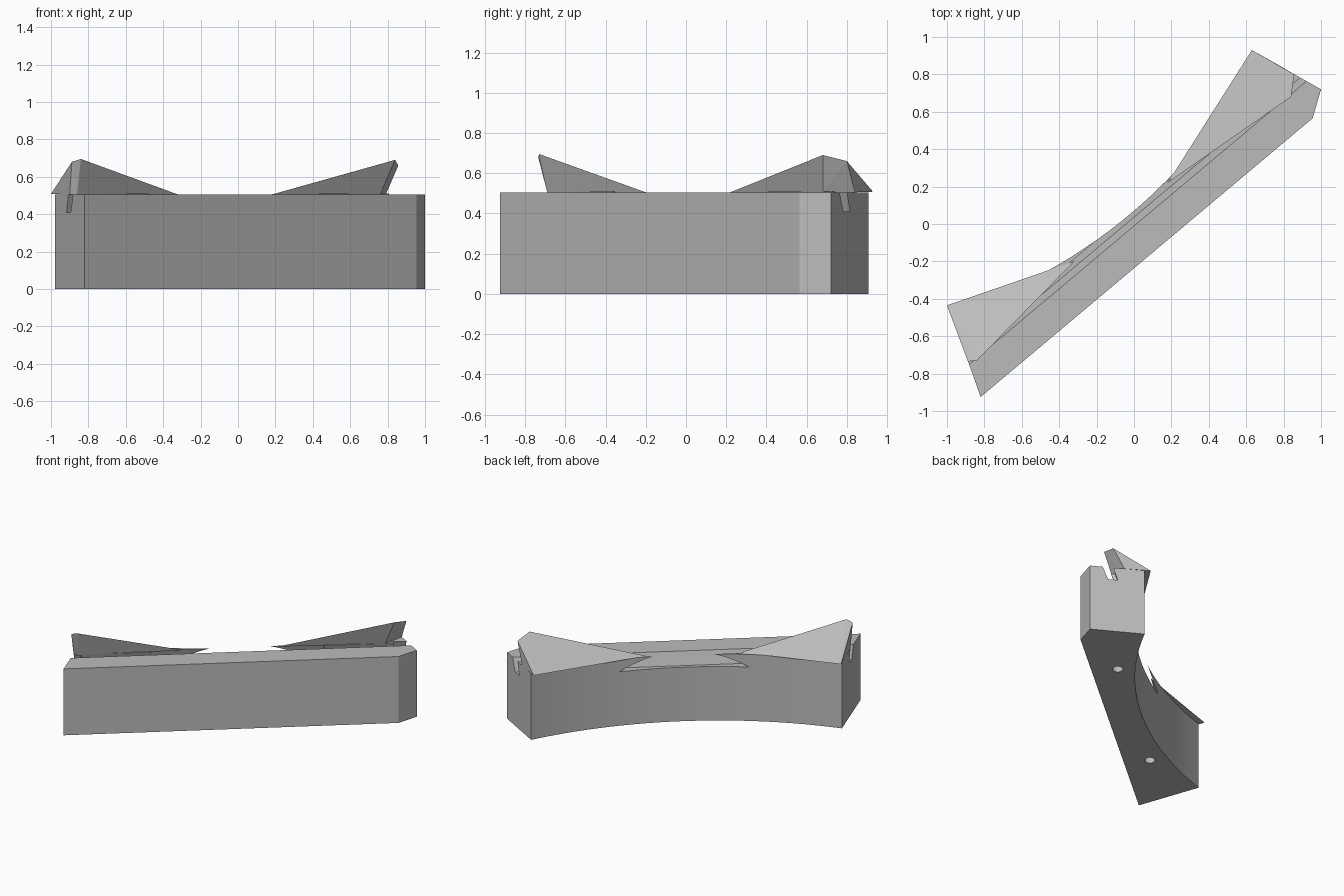
import bpy, bmesh, math
from mathutils import Vector

if "Cube" in bpy.data.objects:
    bpy.data.objects.remove(bpy.data.objects["Cube"], do_unlink=True)

grey = bpy.data.materials.new("plain grey")
grey.use_nodes = True
grey.diffuse_color = (0.5, 0.5, 0.5, 1)
grey.node_tree.nodes["Principled BSDF"].inputs["Base Color"].default_value = (0.5, 0.5, 0.5, 1)

ANGLE = math.atan2(1.49, 1.775)   # direction of the straight front wall
TOP = 0.505


def place(along, across, z):
    c, s = math.cos(ANGLE), math.sin(ANGLE)
    return Vector((along * c - across * s, along * s + across * c, z))


def finish(name, bm):
    bmesh.ops.recalc_face_normals(bm, faces=bm.faces)
    mesh = bpy.data.meshes.new(name)
    bm.to_mesh(mesh)
    bm.free()
    mesh.materials.append(grey)
    ob = bpy.data.objects.new(name, mesh)
    bpy.context.collection.objects.link(ob)
    return ob


def hull(name, points):
    bm = bmesh.new()
    for p in points:
        bm.verts.new(p)
    res = bmesh.ops.convex_hull(bm, input=bm.verts)
    junk = [g for g in res["geom_interior"] if isinstance(g, bmesh.types.BMVert)]
    if junk:
        bmesh.ops.delete(bm, geom=junk, context="VERTS")
    bmesh.ops.dissolve_limit(bm, angle_limit=0.01, verts=bm.verts, edges=bm.edges)
    return finish(name, bm)


def cut(target, cutter):
    cutter.hide_render = True
    mod = target.modifiers.new("cut", "BOOLEAN")
    mod.object = cutter
    mod.solver = "EXACT"
    bpy.context.view_layer.objects.active = target
    bpy.ops.object.modifier_apply(modifier=mod.name)
    bpy.data.objects.remove(cutter, do_unlink=True)


# Body: straight front, angled ends and a concave back arc
outline = [Vector(p) for p in ((-0.82, -0.925, 0), (0.955, 0.565, 0), (1.0, 0.72, 0))]
half, dip, low = 1.075, 0.213, 0.054
radius = (half ** 2 + dip ** 2) / (2 * dip)
sweep = math.asin(half / radius)
STEPS = 32
for i in range(STEPS + 1):
    a = sweep * (1 - 2 * i / STEPS)
    outline.append(place(0.02 + radius * math.sin(a), low + radius * (1 - math.cos(a)), 0))
bm = bmesh.new()
base = bm.faces.new([bm.verts.new(p) for p in outline])
ext = bmesh.ops.extrude_face_region(bm, geom=[base])
for v in ext["geom"]:
    if isinstance(v, bmesh.types.BMVert):
        v.co.z = TOP
body = finish("body", bm)

# Slanted slot running the whole length of the body
slot = [(-0.044, 0.6), (0.034, 0.6), (0.09, 0.41), (0.028, 0.41)]
cut(body, hull("slot_cutter", [place(t, s, z) for t in (-1.5, 1.5) for s, z in slot]))

# Round blind holes in the underside
for t in (-0.625, 0.65):
    bm = bmesh.new()
    bmesh.ops.create_cone(bm, cap_ends=True, segments=24, radius1=0.037, radius2=0.037, depth=0.3)
    drill = finish("hole_cutter", bm)
    drill.location = place(t, 0, 0)
    bpy.context.view_layer.update()
    cut(body, drill)

# Wedge flaps: ridge front, ridge end, outer tip, inner point, front foot, end foot
flaps = {
    "left": [(0.84, 0.68, 0.69), (0.857, 0.80, 0.66), (0.63, 0.93, 0.508),
             (0.18, 0.22, TOP), (0.76, 0.68, TOP), (0.79, 0.84, TOP)],
    "right": [(-0.84, -0.73, 0.695), (-0.888, -0.735, 0.68), (-1.0, -0.435, 0.508),
              (-0.32, -0.20, TOP), (-0.86, -0.69, TOP), (-0.90, -0.69, TOP)],
}
leg = [(0.03, 0.51), (0.058, 0.51), (0.088, 0.412), (0.06, 0.412)]
for side, points in flaps.items():
    hull(side + "_flap", [Vector(p) for p in points])
    sign = 1 if side == "left" else -1
    hull(side + "_flap_leg", [place(sign * t, s, z) for t in (0.6, 1.08) for s, z in leg])

# Smooth the back arc, keep real edges sharp
bpy.ops.object.select_all(action="DESELECT")
body.select_set(True)
bpy.context.view_layer.objects.active = body
bpy.ops.object.shade_smooth_by_angle(angle=math.radians(20))
